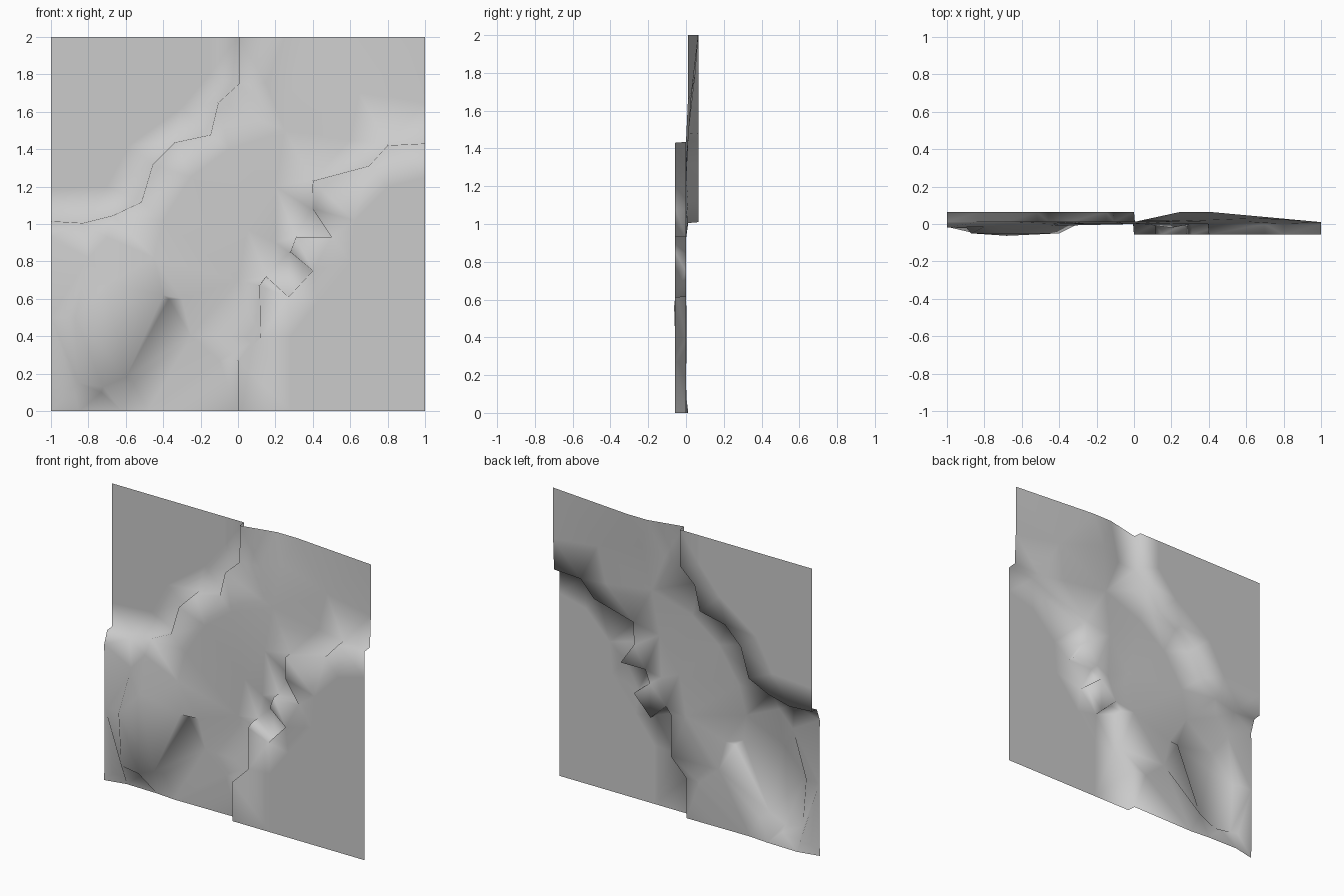
import bpy, bmesh
from mathutils import Vector
from mathutils.geometry import delaunay_2d_cdt

if "Cube" in bpy.data.objects:
    bpy.data.objects.remove(bpy.data.objects["Cube"])

BACK, FRONT = 0.065, -0.057   # depth of the upper-left and lower-right panels
GAP = 0.005                   # width of the steep step between levels

# rim of the recessed upper-left panel and of the raised lower-right panel (x, z)
upper_rim = [(-1, 1.02), (-.83, 1.01), (-.67, 1.05), (-.52, 1.12), (-.46, 1.32),
             (-.34, 1.44), (-.15, 1.48), (-.11, 1.65), (0, 1.75), (0, 2)]
lower_rim = [(0, 0), (0, .27), (.12, .39), (.115, .67), (.15, .72), (.27, .61),
             (.4, .75), (.28, .85), (.31, .93), (.5, .93), (.4, 1.08), (.4, 1.23),
             (.7, 1.31), (.8, 1.42), (1, 1.43)]

pts, depth, edges = [], [], []


def add(x, z, y):
    pts.append(Vector((x, z)))
    depth.append(y)


def add_chain(chain, y, closed=False):
    start = len(pts)
    for x, z in chain:
        add(x, z, y)
    n = len(chain)
    edges.extend((start + i, start + (i + 1) % n) for i in range(n if closed else n - 1))


def offset(chain, side):
    """Shift an open chain sideways, keeping its ends on the sheet border."""
    out = []
    for i, p in enumerate(chain):
        a, b = Vector(chain[max(i - 1, 0)]), Vector(chain[min(i + 1, len(chain) - 1)])
        d = (b - a).normalized()
        x, z = p[0] - d.y * GAP * side, p[1] + d.x * GAP * side
        if abs(p[0]) == 1:
            x = p[0]
        if p[1] in (0, 2):
            z = p[1]
        out.append((x, z))
    return out


# steps around both panels
add_chain(upper_rim, BACK)
add_chain(offset(upper_rim, -1), 0.012)
add_chain(lower_rim, FRONT)
add_chain(offset(lower_rim, 1), 0.0)

# flat panel interiors
for x, z in [(-1, 2), (-.15, 2), (-.15, 1.8), (-.3, 1.62), (-.58, 1.42), (-.7, 1.2), (-1, 1.18)]:
    add(x, z, BACK)
for x, z in [(1, 0), (.28, 0), (.28, .4), (.42, .58), (.6, .8), (.62, 1.02), (.8, 1.2), (1, 1.25)]:
    add(x, z, FRONT)

# worn middle band: upper-right hollow, centre and lower-left ground (x, z, y)
for p in [(.25, 2, .065), (.4, 2, .065), (1, 2, .01), (.3, 1.8, .05), (.15, 1.75, .02),
          (.25, 1.5, .015), (.65, 1.7, .03), (.6, 1.45, .012), (1, 1.65, .01),
          (-.05, 1.4, 0), (-.25, 1.25, 0), (-.4, 1.02, 0), (-.7, .93, -.008),
          (-1, .93, -.02), (-1, .5, -.015), (-1, 0, -.02), (-.85, 0, .012), (-.62, 0, .007),
          (-.48, 0, -.005), (-.1, .27, 0), (-.25, .4, .003), (-.3, .6, 0), (-.45, .82, -.01),
          (-.8, .82, -.015), (0, .7, 0), (.05, .97, 0), (.2, .9, -.02), (.2, 1.2, 0)]:
    add(*p)

# bulging boulder, lower left
crest = [(-.87, .5), (-.85, .15), (-.72, .13), (-.6, .18), (-.4, .62), (-.7, .68)]
add_chain(crest, -.05, True)
for x, z, y in [(-.9, .5, -.015), (-.88, .13, -.01), (-.73, .1, 0),
                (-.56, .15, 0), (-.37, .6, -.005), (-.68, .56, -.063)]:
    add(x, z, y)

# triangulate into one sheet
verts, _, faces, orig, *_ = delaunay_2d_cdt(pts, edges, [], 0, 1e-5)
bm = bmesh.new()
bv = [bm.verts.new((v.x, depth[o[0]] if o else 0.0, v.y)) for v, o in zip(verts, orig)]
for f in faces:
    bm.faces.new([bv[i] for i in f])
bm.normal_update()
if sum(f.normal.y * f.calc_area() for f in bm.faces) > 0:
    bmesh.ops.reverse_faces(bm, faces=bm.faces[:])
for f in bm.faces:
    f.smooth = True
mesh = bpy.data.meshes.new("cliff_wall")
bm.to_mesh(mesh)
bm.free()

stone = bpy.data.materials.new("grey stone")
stone.diffuse_color = (.6, .6, .6, 1)
stone.use_nodes = True
stone.node_tree.nodes["Principled BSDF"].inputs["Base Color"].default_value = stone.diffuse_color
mesh.materials.append(stone)
wall = bpy.data.objects.new("cliff_wall", mesh)
bpy.context.collection.objects.link(wall)
